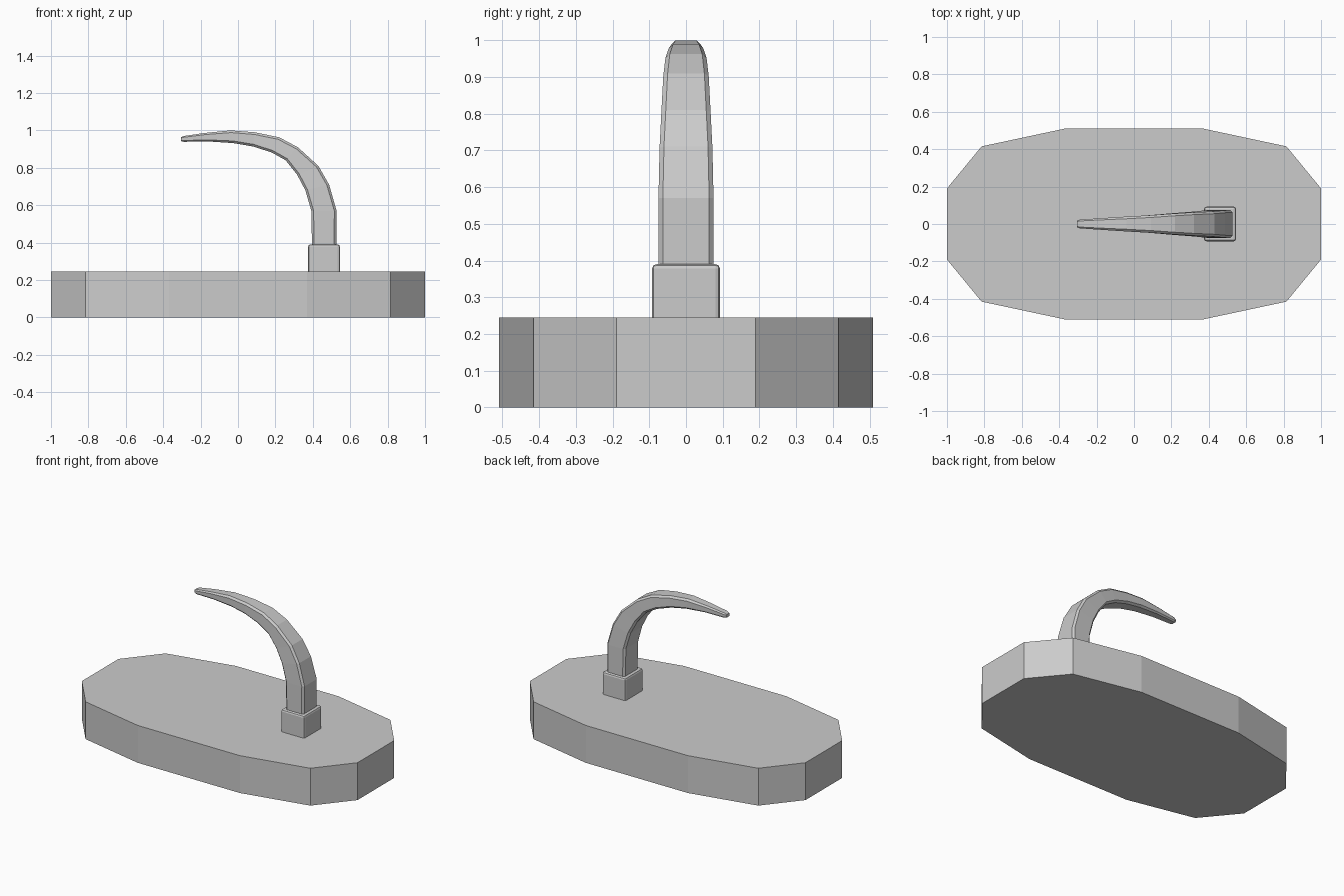
import bpy, bmesh
from mathutils import Vector

if "Cube" in bpy.data.objects:
    bpy.data.objects.remove(bpy.data.objects["Cube"])


def make_object(name, bm):
    bmesh.ops.recalc_face_normals(bm, faces=bm.faces)
    mesh = bpy.data.meshes.new(name)
    bm.to_mesh(mesh)
    bm.free()
    obj = bpy.data.objects.new(name, mesh)
    bpy.context.collection.objects.link(obj)
    return obj


def loft(name, rings):
    """Skin a list of equal-length closed rings and cap both ends."""
    bm = bmesh.new()
    loops = [[bm.verts.new(p) for p in ring] for ring in rings]
    n = len(loops[0])
    for a, b in zip(loops, loops[1:]):
        for i in range(n):
            j = (i + 1) % n
            bm.faces.new((a[i], a[j], b[j], b[i]))
    bm.faces.new(loops[0])
    bm.faces.new(loops[-1])
    return make_object(name, bm)


# Twelve-sided base slab, mirrored from one quarter
quarter = [(1.0, 0.19), (0.815, 0.415), (0.37, 0.51)]
half = quarter + [(-x, y) for x, y in reversed(quarter)]
outline = half + [(-x, -y) for x, y in half]
loft("base", [[(x, y, z) for x, y in outline] for z in (0, 0.245)])

# Square socket with softened edges
bm = bmesh.new()
bmesh.ops.create_cube(bm, size=1)
for v in bm.verts:
    v.co = Vector((0.46 + v.co.x * 0.17, v.co.y * 0.185, 0.31 + v.co.z * 0.16))
bmesh.ops.bevel(bm, geom=bm.edges[:], offset=0.012, segments=2, profile=0.5,
                affect='EDGES')
make_object("socket", bm)

# Curved tapering arm: outer x, outer z, inner x, inner z, half width
stations = [
    (0.525, 0.36, 0.396, 0.36, 0.075),
    (0.527, 0.57, 0.392, 0.57, 0.075),
    (0.487, 0.71, 0.360, 0.680, 0.072),
    (0.430, 0.81, 0.315, 0.765, 0.067),
    (0.320, 0.91, 0.255, 0.840, 0.062),
    (0.220, 0.963, 0.180, 0.882, 0.056),
    (0.090, 0.99, 0.080, 0.914, 0.047),
    (-0.040, 1.0, -0.025, 0.932, 0.040),
    (-0.180, 0.986, -0.160, 0.941, 0.031),
    (-0.290, 0.970, -0.290, 0.939, 0.023),
    (-0.305, 0.963, -0.305, 0.943, 0.017),
]
rings = []
for ox, oz, ix, iz, w in stations:
    outer, inner = Vector((ox, 0, oz)), Vector((ix, 0, iz))
    depth = (outer - inner).length
    c = min(0.012, 0.22 * depth, 0.3 * w)
    corners = [(0, w - c), (c, w), (depth - c, w), (depth, w - c)]
    corners += [(d, -y) for d, y in reversed(corners)]
    rings.append([outer.lerp(inner, d / depth) + Vector((0, y, 0))
                  for d, y in corners])
loft("curved_arm", rings)
